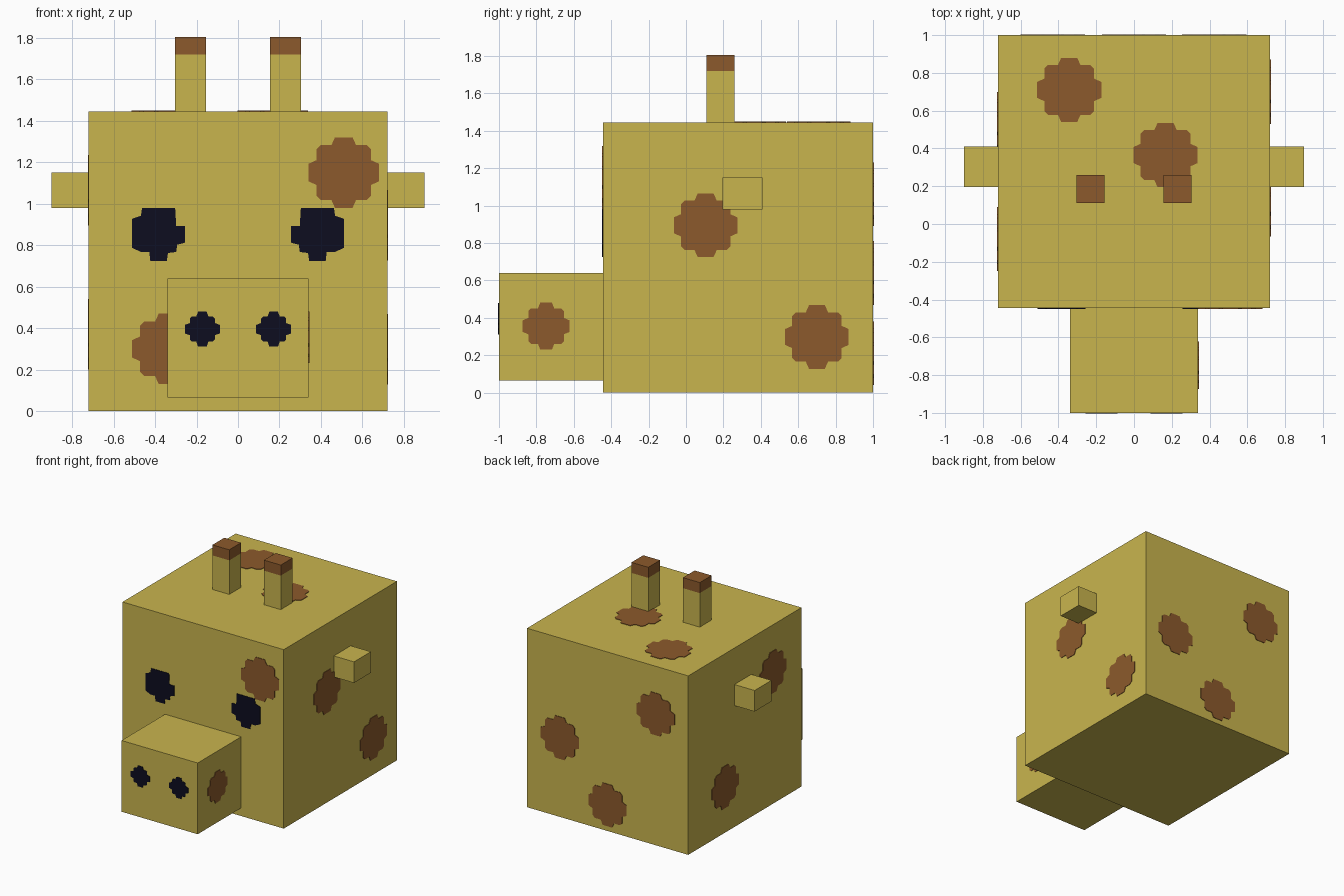
import bpy, bmesh
from mathutils import Vector

if "Cube" in bpy.data.objects:
    bpy.data.objects.remove(bpy.data.objects["Cube"])


def material(name, rgb):
    m = bpy.data.materials.new(name)
    m.diffuse_color = (*rgb, 1)
    m.use_nodes = True
    m.node_tree.nodes["Principled BSDF"].inputs["Base Color"].default_value = m.diffuse_color
    return m


YELLOW = material("yellow hide", (0.584, 0.462, 0.076))
BROWN = material("brown patch", (0.262, 0.102, 0.025))
BLACK = material("dark navy", (0.004, 0.004, 0.014))


def finish(name, bm, mat):
    bmesh.ops.recalc_face_normals(bm, faces=bm.faces[:])
    mesh = bpy.data.meshes.new(name)
    bm.to_mesh(mesh)
    bm.free()
    mesh.materials.append(mat)
    ob = bpy.data.objects.new(name, mesh)
    bpy.context.collection.objects.link(ob)
    return ob


def box(name, lo, hi, mat):
    bm = bmesh.new()
    bmesh.ops.create_cube(bm, size=1)
    lo, hi = Vector(lo), Vector(hi)
    for v in bm.verts:
        v.co = (lo + hi) / 2 + v.co * (hi - lo)
    return finish(name, bm, mat)


def blob(r, sq):
    """Blocky round outline: a square with a short nub on each side."""
    n = 0.25 * r
    quarter = [(r, -n), (r, n), (sq, n * 1.4), (sq, sq * 0.85),
               (sq * 0.85, sq), (n * 1.4, sq)]
    pts = []
    for _ in range(4):
        pts += quarter
        quarter = [(-v, u) for u, v in quarter]
    return pts


def plate(name, outline, centre, u_axis, v_axis, normal, mat):
    """Thin painted plate lying on a flat side."""
    u_axis, v_axis, normal = Vector(u_axis), Vector(v_axis), Vector(normal)
    bm = bmesh.new()
    face = bm.faces.new([bm.verts.new(Vector(centre) + u_axis * u + v_axis * v)
                         for u, v in outline])
    out = bmesh.ops.extrude_face_region(bm, geom=[face])
    for g in out["geom"]:
        if isinstance(g, bmesh.types.BMVert):
            g.co += normal * 0.004
    return finish(name, bm, mat)


X, Y, Z = (1, 0, 0), (0, 1, 0), (0, 0, 1)
W, FRONT, TOP = 0.72, -0.445, 1.445

# Body and snout
box("body", (-W, FRONT, 0), (W, 1, TOP), YELLOW)
box("snout", (-0.34, -1, 0.065), (0.34, FRONT, 0.64), YELLOW)

# Ears, horns, eyes and nostrils on both sides
eye = [(0.1275, -0.065), (0.1275, 0.075), (0.085, 0.09), (0.08, 0.1275),
       (-0.08, 0.1275), (-0.085, 0.04), (-0.1275, 0.04), (-0.1275, -0.04),
       (-0.09, -0.05), (-0.085, -0.085), (-0.045, -0.09), (-0.04, -0.1275),
       (0.04, -0.1275), (0.045, -0.085), (0.085, -0.085)]
for side, s in (("left", -1), ("right", 1)):
    def span(a, b):
        return sorted((s * a, s * b))
    x0, x1 = span(W, 0.9)
    box(side + "_ear", (x0, 0.195, 0.98), (x1, 0.41, 1.15), YELLOW)
    x0, x1 = span(0.155, 0.305)
    box(side + "_horn", (x0, 0.11, TOP), (x1, 0.26, 1.72), YELLOW)
    box(side + "_horn_tip", (x0, 0.11, 1.72), (x1, 0.26, 1.805), BROWN)
    plate(side + "_eye", eye, (s * 0.383, FRONT, 0.852), (s, 0, 0), Z, (0, -1, 0), BLACK)
    plate(side + "_nostril", blob(0.084, 0.06), (s * 0.172, -1, 0.395), X, Z, (0, -1, 0), BLACK)

# Brown patches, side by side
spot = blob(0.17, 0.132)
sides = {
    "front": (X, Z, (0, -1, 0), [(0.51, FRONT, 1.15), (-0.34, FRONT, 0.30)]),
    "back": (X, Z, Y, [(0.425, 1, 0.64), (-0.43, 1, 1.06), (0, 1, 0.21)]),
    "right": (Y, Z, X, [(W, 0.105, 0.895), (W, 0.70, 0.298)]),
    "left": (Y, Z, (-1, 0, 0), [(-W, -0.08, 1.065), (-W, 0.53, 0.37)]),
    "top": (X, Y, Z, [(-0.343, 0.71, TOP), (0.167, 0.365, TOP)]),
}
for side, (u, v, n, centres) in sides.items():
    for i, c in enumerate(centres, 1):
        plate(f"{side}_patch_{i}", spot, c, u, v, n, BROWN)
plate("snout_patch", blob(0.125, 0.095), (0.34, -0.748, 0.356), Y, Z, X, BROWN)
